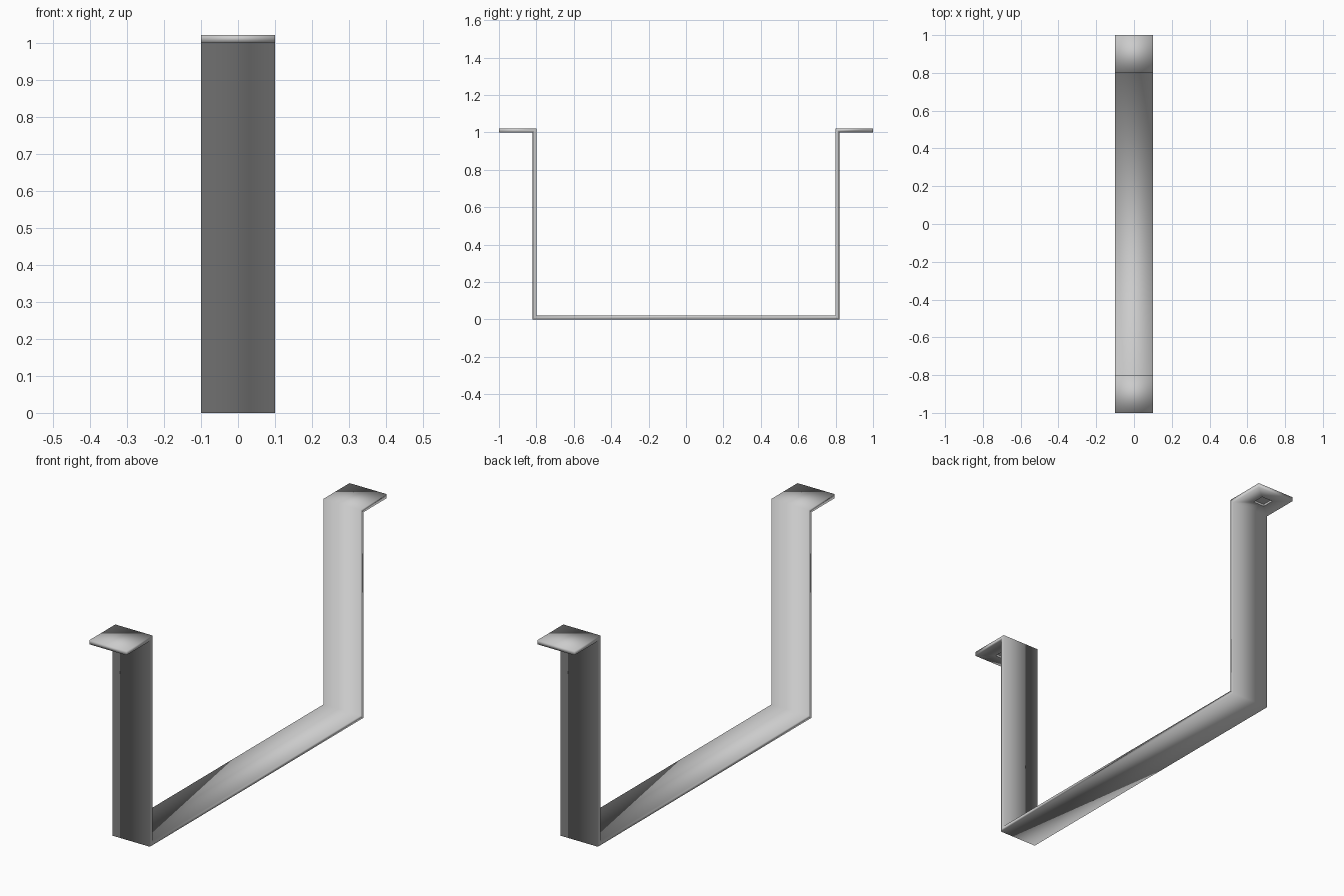
import bpy, bmesh
from mathutils import Vector

if "Cube" in bpy.data.objects:
    bpy.data.objects.remove(bpy.data.objects["Cube"])

HALF_WIDTH = 0.1
HOLE = 0.03          # half size of the square screw recess
RECESS_DEPTH = 0.01

steel = bpy.data.materials.new("light_grey_metal")
steel.diffuse_color = (0.6, 0.6, 0.6, 1)
steel.use_nodes = True
steel.node_tree.nodes["Principled BSDF"].inputs["Base Color"].default_value = steel.diffuse_color

# Half of the strap outline in (y, z): outer side, then inner side
outer = [(0.82, 0.0), (0.82, 1.0), (1.0, 1.0)]
inner = [(1.0, 1.02), (0.80, 1.02), (0.80, 0.02)]
right = outer + inner
profile = right + [(-y, z) for y, z in reversed(right)]

# Strap: outline extruded across its width
bm = bmesh.new()
face = bm.faces.new([bm.verts.new((-HALF_WIDTH, y, z)) for y, z in profile])
ext = bmesh.ops.extrude_face_region(bm, geom=[face], use_keep_orig=True)
moved = [v for v in ext["geom"] if isinstance(v, bmesh.types.BMVert)]
bmesh.ops.translate(bm, verts=moved, vec=(2 * HALF_WIDTH, 0, 0))
bmesh.ops.recalc_face_normals(bm, faces=bm.faces[:])
for f in bm.faces:
    f.smooth = True

# Square blind recess under each flange
undersides = [f for f in bm.faces
              if f.normal.z < -0.9 and f.calc_center_median().z > 0.9]
for f in undersides:
    c = f.calc_center_median()
    bmesh.ops.inset_individual(bm, faces=[f], thickness=0.05)
    for v in f.verts:
        v.co.x = HOLE if v.co.x > c.x else -HOLE
        v.co.y = c.y + (HOLE if v.co.y > c.y else -HOLE)
    rim = f.edges[:]
    new = bmesh.ops.extrude_discrete_faces(bm, faces=[f])["faces"][0]
    floor_verts = new.verts[:]
    for v in floor_verts:
        v.co += Vector((0, 0, RECESS_DEPTH))
    new.smooth = False
    # Recess walls, flat with crisp rims
    for e in list(new.edges) + [e for e in rim if e.is_valid]:
        e.smooth = False
    for wall in {w for e in new.edges for w in e.link_faces}:
        wall.smooth = False

bmesh.ops.recalc_face_normals(bm, faces=bm.faces[:])
mesh = bpy.data.meshes.new("mounting_strap")
bm.to_mesh(mesh)
bm.free()
mesh.materials.append(steel)
strap = bpy.data.objects.new("mounting_strap", mesh)
bpy.context.collection.objects.link(strap)
